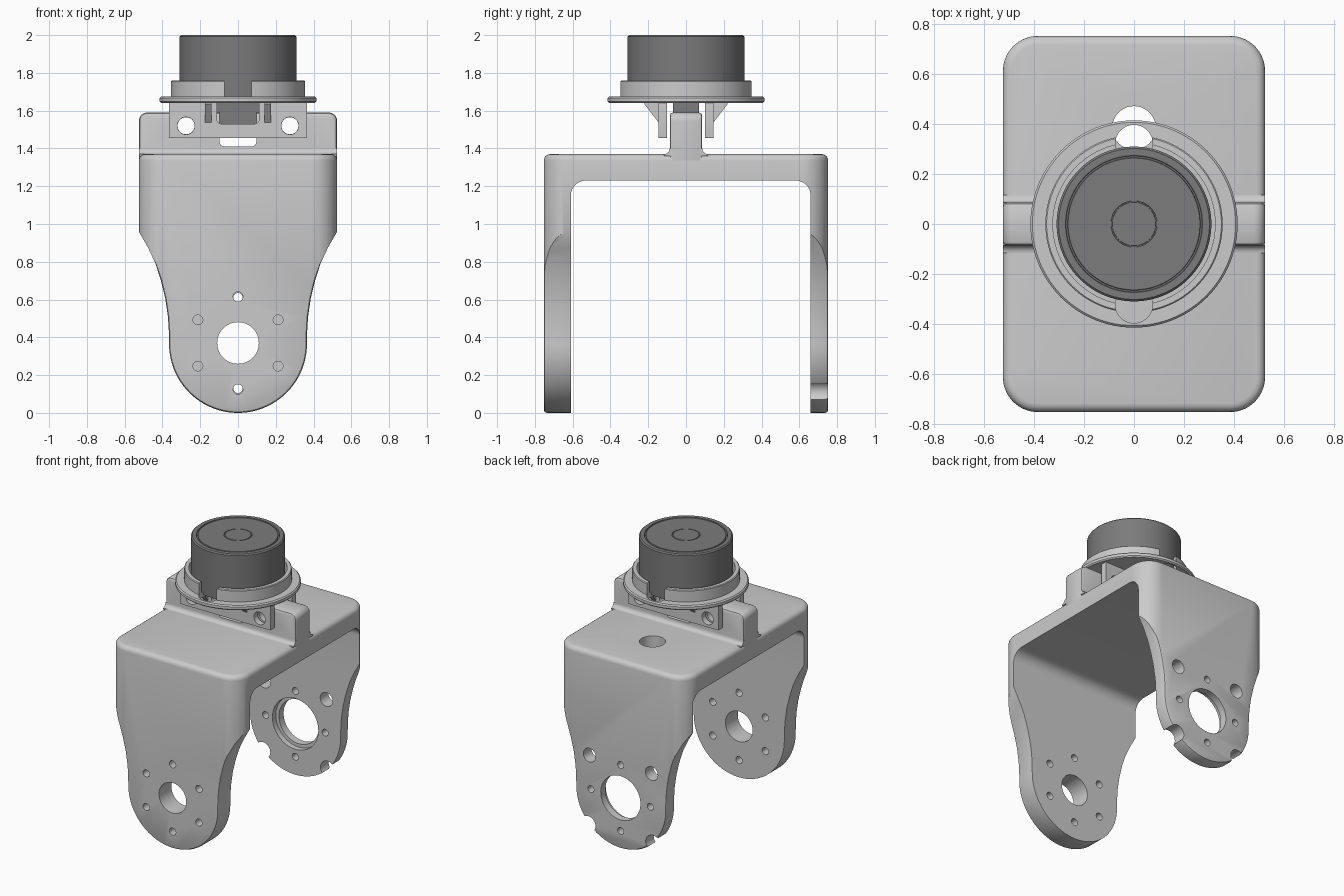
import bpy, bmesh, math

if "Cube" in bpy.data.objects:
    bpy.data.objects.remove(bpy.data.objects["Cube"])


def arc(cx, cy, r, a0, a1, n=10):
    return [(cx + r * math.cos(math.radians(a0 + (a1 - a0) * i / n)),
             cy + r * math.sin(math.radians(a0 + (a1 - a0) * i / n))) for i in range(n + 1)]


def circle(cx, cy, r, n=64):
    return arc(cx, cy, r, 0, 360, n)[:-1]


def round_rect(x0, x1, y0, y1, r, n=10):
    return (arc(x1 - r, y1 - r, r, 0, 90, n) + arc(x0 + r, y1 - r, r, 90, 180, n)
            + arc(x0 + r, y0 + r, r, 180, 270, n) + arc(x1 - r, y0 + r, r, 270, 360, n))


def inset_loop(pts, d):
    out, n = [], len(pts)
    for i in range(n):
        p, q, s = pts[i - 1], pts[i], pts[(i + 1) % n]
        l1, l2 = math.dist(p, q), math.dist(q, s)
        n1 = (-(q[1] - p[1]) / l1, (q[0] - p[0]) / l1)
        n2 = (-(s[1] - q[1]) / l2, (s[0] - q[0]) / l2)
        k = d / max(0.3, 1 + n1[0] * n2[0] + n1[1] * n2[1])
        out.append((q[0] + k * (n1[0] + n2[0]), q[1] + k * (n1[1] + n2[1])))
    return out


def prism(name, pts, axis, layers):
    """Sweep a profile along an axis; each layer is (position, inset)."""
    n = len(pts)
    if sum(pts[i - 1][0] * pts[i][1] - pts[i][0] * pts[i - 1][1] for i in range(n)) < 0:
        pts = pts[::-1]
    place = {'X': lambda a, b, t: (t, a, b), 'Y': lambda a, b, t: (a, t, b),
             'Z': lambda a, b, t: (a, b, t)}[axis]
    bm = bmesh.new()
    loops = [[bm.verts.new(place(a, b, t)) for a, b in (inset_loop(pts, d) if d else pts)]
             for t, d in layers]
    for lo, hi in zip(loops, loops[1:]):
        for i in range(n):
            bm.faces.new((lo[i - 1], lo[i], hi[i], hi[i - 1]))
    bm.faces.new(loops[0])
    bm.faces.new(loops[-1])
    bmesh.ops.recalc_face_normals(bm, faces=bm.faces[:])
    mesh = bpy.data.meshes.new(name)
    bm.to_mesh(mesh)
    bm.free()
    ob = bpy.data.objects.new(name, mesh)
    bpy.context.collection.objects.link(ob)
    return ob


def boolean(ob, other, op='DIFFERENCE'):
    mod = ob.modifiers.new(op, 'BOOLEAN')
    mod.operation, mod.solver, mod.object = op, 'EXACT', other
    bpy.context.view_layer.objects.active = ob
    bpy.ops.object.modifier_apply(modifier=mod.name)
    bpy.data.objects.remove(other)


def drill(ob, axis, a, b, r, t0, t1, n=32):
    boolean(ob, prism("cutter", circle(a, b, r, n), axis, [(t0, 0), (t1, 0)]))


def box(name, x0, x1, y0, y1, z0, z1, r=0.01):
    return prism(name, round_rect(x0, x1, z0, z1, r, 5), 'Y', [(y0, 0), (y1, 0)])


HX, HY, TOP = 0.525, 0.753, 1.37

# Yoke: rounded block, hollowed from the side, trimmed to the front outline
R = 0.035
rim = [(TOP - R + R * math.sin(math.radians(a)), R - R * math.cos(math.radians(a)))
       for a in (22.5, 45, 67.5, 90)]
yoke = prism("yoke_bracket", round_rect(-HX, HX, -HY, HY, 0.14, 14), 'Z',
             [(-0.05, 0), (TOP - R, 0)] + rim)
hollow = ([(-0.61, -0.2), (0.66, -0.2)] + arc(0.58, 1.15, 0.08, 0, 90)
          + arc(-0.53, 1.15, 0.08, 90, 180))
boolean(yoke, prism("hollow", hollow, 'X', [(-1, 0), (1, 0)]))
side = [(0.56, 1.6), (0.56, 1.02), (0.525, 0.96), (0.475, 0.872), (0.437, 0.79),
        (0.408, 0.7), (0.386, 0.61), (0.371, 0.51), (0.366, 0.43)]
outline = side + arc(0, 0.365, 0.365, 0, -180, 48) + [(-x, z) for x, z in side[::-1]]
E = HY + 0.0005
boolean(yoke, prism("outline", outline, 'Y', [(-E, 0.016), (-E + 0.005, 0.005), (-E + 0.016, 0),
                    (E - 0.016, 0), (E - 0.005, 0.005), (E, 0.016)]), 'INTERSECT')

# Front arm: shaft hole and six screw holes
CZ = 0.37
drill(yoke, 'Y', 0, CZ, 0.11, -1, 0, 48)
for i in range(6):
    a = math.radians(30 + 60 * i)
    drill(yoke, 'Y', 0.245 * math.cos(a), CZ + 0.245 * math.sin(a), 0.026, -1, 0, 20)

# Back arm: stepped bearing hole, screw holes, larger holes and edge notches
drill(yoke, 'Y', 0, CZ, 0.16, 0, 1, 48)
drill(yoke, 'Y', 0, CZ, 0.185, 0, 0.70, 48)
for i in range(4):
    a = math.radians(90 * i)
    drill(yoke, 'Y', 0.24 * math.cos(a), CZ + 0.24 * math.sin(a), 0.025, 0, 1, 20)
for s in (-1, 1):
    drill(yoke, 'Y', s * 0.25, CZ + 0.245, 0.05, 0, 1)
    drill(yoke, 'Y', s * 0.26, CZ - 0.26, 0.058, 0, 1)

# Cable hole in the top plate
drill(yoke, 'Z', 0, 0.385, 0.087, 1, 1.6, 40)

# Upright rib with rounded edges, cable slot and bolt holes
rib = prism("mounting_rib", round_rect(-HX, HX, 1.28, 1.59, 0.045, 8), 'Y',
            [(-0.086, 0.016), (-0.081, 0.005), (-0.07, 0), (0.07, 0), (0.081, 0.005), (0.086, 0.016)])
foot = ([(-0.116, 1.36), (0.116, 1.36)] + arc(0.116, 1.4, 0.03, 270, 180, 6)
        + arc(-0.116, 1.4, 0.03, 0, -90, 6))
boolean(rib, prism("rib_foot", foot, 'X', [(-HX + 0.001, 0), (HX - 0.001, 0)]), 'UNION')
boolean(rib, box("slot", -0.097, 0.097, -0.3, 0.3, 1.41, 1.8, 0.025))
for s in (-1, 1):
    drill(rib, 'Y', s * 0.275, 1.52, 0.045, -1, 1)

# Motor holder: flanged dish with two cable openings
holder = prism("motor_holder", circle(0, 0, 0.415, 96), 'Z',
               [(1.64, 0.008), (1.648, 0), (1.667, 0), (1.675, 0.008), (1.675, 0.06),
                (1.755, 0.06), (1.76, 0.065), (1.76, 0.09), (1.68, 0.09)])
for s in (-1, 1):
    drill(holder, 'Z', 0, s * 0.322, 0.075, 1.5, 1.9, 40)

# Two clamp plates hanging from the holder, each with gussets
for s, side_name in ((-1, "front"), (1, "back")):
    plate = box(side_name + "_clamp_plate", -0.365, 0.365, min(s * 0.1, s * 0.145),
                max(s * 0.1, s * 0.145), 1.455, 1.65, 0.004)
    boolean(plate, box("notch", -0.112, 0.112, -0.3, 0.3, 1.53, 1.8, 0.025))
    for sx in (-1, 1):
        drill(plate, 'Y', sx * 0.275, 1.52, 0.046, -1, 1)
        prism(side_name + "_gusset", [(s * 0.14, 1.645), (s * 0.22, 1.645), (s * 0.22, 1.635),
              (s * 0.14, 1.53)], 'X', [(sx * 0.14, 0), (sx * 0.175, 0)])

# Dark motor with grooved cap and a plug underneath
motor = prism("motor", circle(0, 0, 0.31, 96), 'Z',
              [(1.66, 0), (1.992, 0), (2, 0.008), (2, 0.036), (1.993, 0.038), (1.993, 0.044),
               (2, 0.046), (2, 0.217), (1.995, 0.218), (1.995, 0.222), (2, 0.223)])
plug = box("motor_plug", -0.11, 0.11, -0.07, 0.07, 1.53, 1.67, 0.025)
dark = bpy.data.materials.new("dark_grey")
dark.diffuse_color = (0.2, 0.2, 0.2, 1)
dark.use_nodes = True
dark.node_tree.nodes["Principled BSDF"].inputs["Base Color"].default_value = dark.diffuse_color
for ob in (motor, plug):
    ob.data.materials.append(dark)

for ob in bpy.context.scene.objects:
    ob.select_set(True)
bpy.context.view_layer.objects.active = yoke
bpy.ops.object.shade_smooth_by_angle(angle=math.radians(32))
